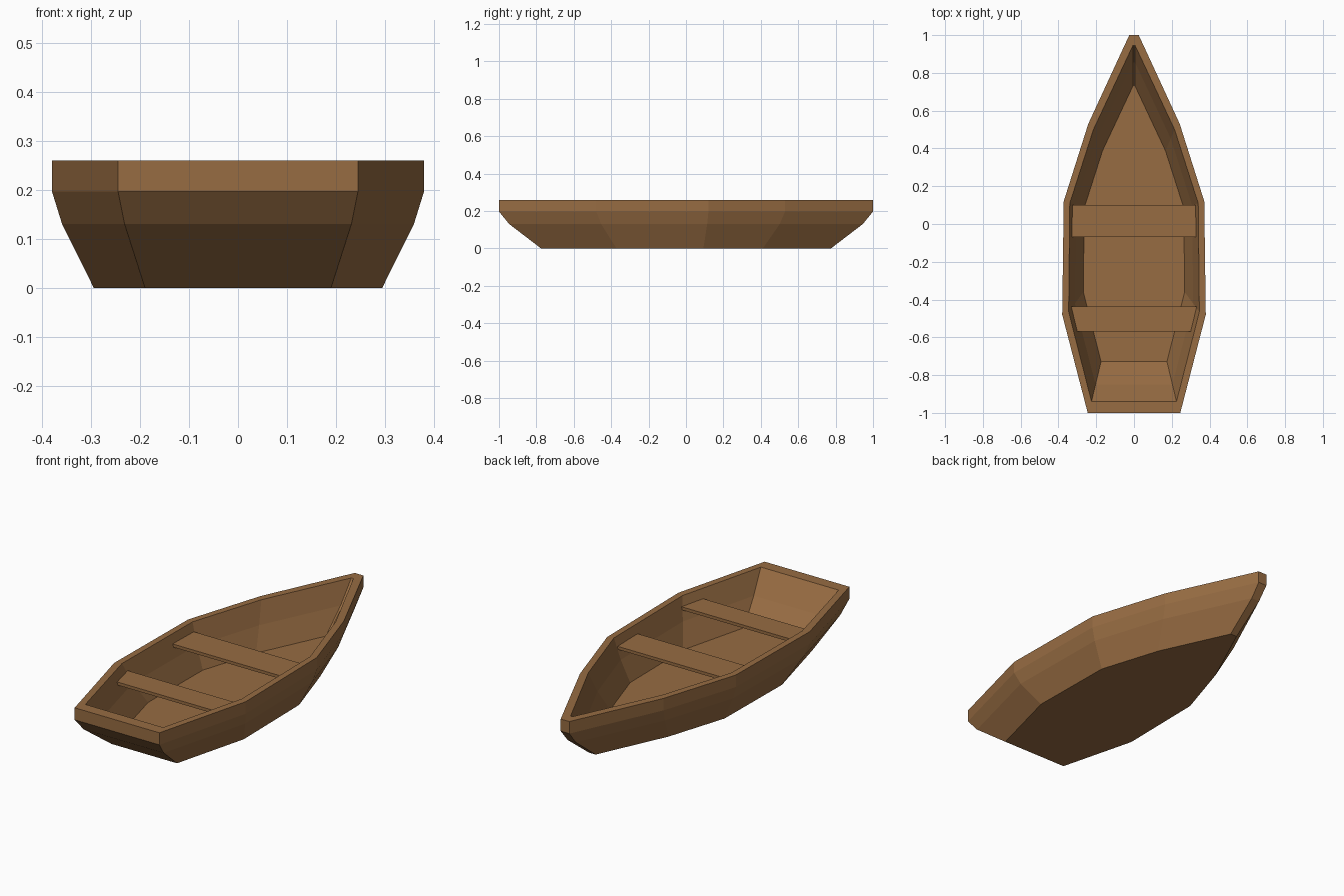
import bpy
import bmesh

cube = bpy.data.objects.get("Cube")
if cube:
    bpy.data.objects.remove(cube, do_unlink=True)

wood = bpy.data.materials.new("brown wood")
wood.use_nodes = True
colour = (0.31, 0.15, 0.055, 1)
wood.diffuse_color = colour
wood.node_tree.nodes["Principled BSDF"].inputs["Base Color"].default_value = colour


def ring(bm, half, scale, z):
    """Closed outline from its left half, scaled about the centre."""
    points = half + [(-x, y) for x, y in reversed(half)]
    return [bm.verts.new((x * scale, y * scale, z)) for x, y in points]


def finish(bm, name):
    bmesh.ops.recalc_face_normals(bm, faces=bm.faces)
    mesh = bpy.data.meshes.new(name)
    bm.to_mesh(mesh)
    bm.free()
    mesh.materials.append(wood)
    obj = bpy.data.objects.new(name, mesh)
    bpy.context.collection.objects.link(obj)
    return obj


def loft(name, rings_spec):
    """Skin a stack of outlines and cap both ends."""
    bm = bmesh.new()
    rings = [ring(bm, *spec) for spec in rings_spec]
    for a, b in zip(rings, rings[1:]):
        n = len(a)
        for i in range(n):
            j = (i + 1) % n
            bm.faces.new((a[i], a[j], b[j], b[i]))
    bm.faces.new(rings[0])
    bm.faces.new(rings[-1])
    return finish(bm, name)


# Hull: outside from keel to rim, over the rim, then inside down to the floor
outer = [(0.245, -1), (0.38, -0.48), (0.372, 0.12), (0.242, 0.53), (0.025, 1)]
inner = [(0.225, -0.94), (0.346, -0.465), (0.34, 0.11), (0.215, 0.5), (0.006, 0.945)]
loft("hull", [
    (outer, 0.775, 0),
    (outer, 0.86, 0.065),
    (outer, 0.945, 0.13),
    (outer, 1, 0.197),
    (outer, 1, 0.26),
    (inner, 1, 0.26),
    (inner, 0.905, 0.15),
    (inner, 0.775, 0.037),
])

# Seats: thin planks, the stern one tapering with the hull
for name, plank in (
    ("middle_seat", [(0.33, -0.07), (0.325, 0.1)]),
    ("stern_seat", [(0.3, -0.57), (0.332, -0.437)]),
):
    loft(name, [(plank, 1, 0.2), (plank, 1, 0.216)])
